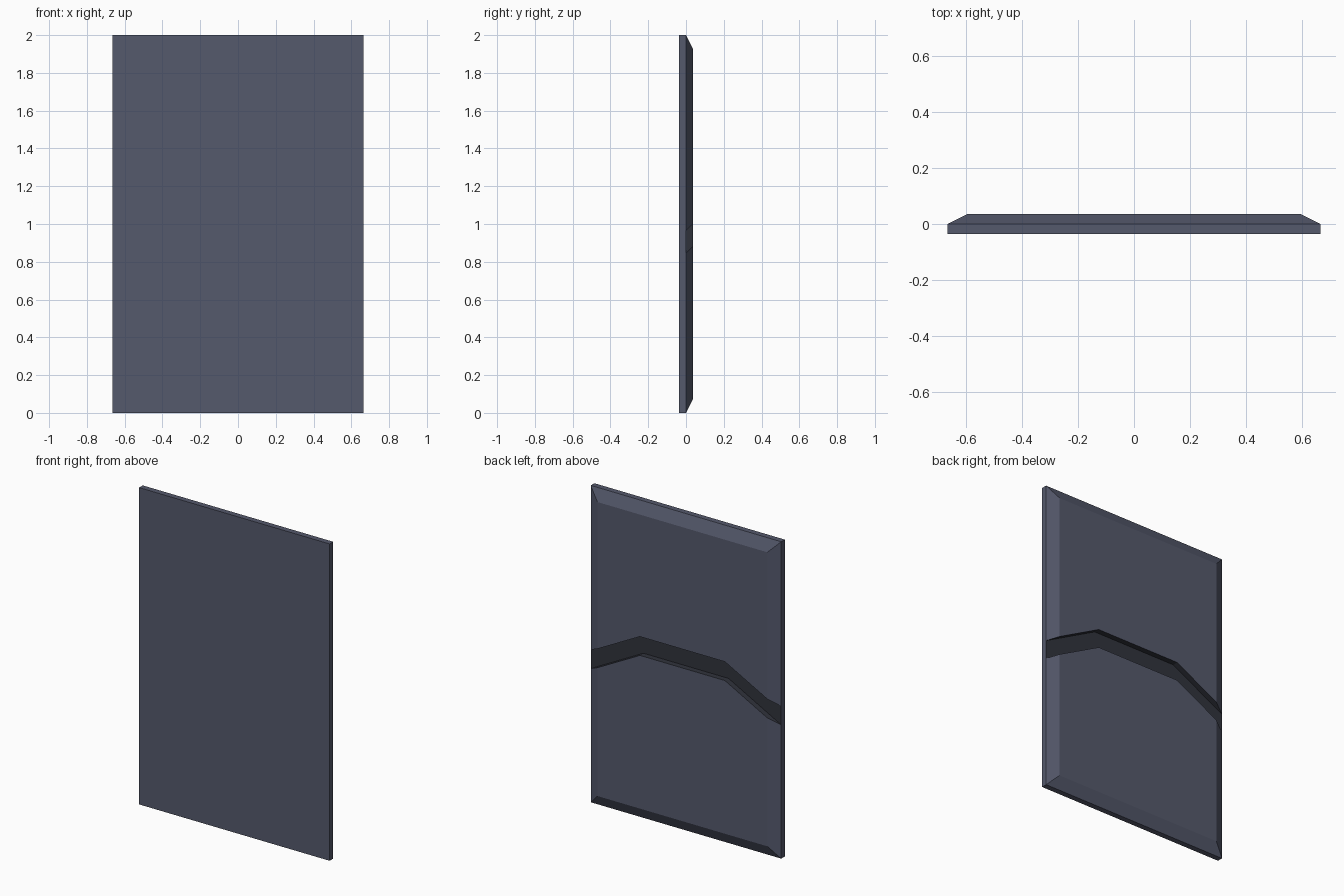
import bpy, bmesh

if "Cube" in bpy.data.objects:
    bpy.data.objects.remove(bpy.data.objects["Cube"])

W, H, D, BEV = 0.665, 2.0, 0.036, 0.072   # half width, height, half depth, bevel inset

def material(name, rgb):
    m = bpy.data.materials.new(name)
    m.diffuse_color = (*rgb, 1)
    m.use_nodes = True
    m.node_tree.nodes["Principled BSDF"].inputs["Base Color"].default_value = m.diffuse_color
    return m

body = material("slate", (0.09, 0.10, 0.15))
dark = material("dark_groove", (0.03, 0.033, 0.045))

def loft(name, outline_a, y_a, outline_b, y_b):
    """Closed solid between two matching XZ outlines at two depths."""
    bm = bmesh.new()
    a = [bm.verts.new((x, y_a, z)) for x, z in outline_a]
    b = [bm.verts.new((x, y_b, z)) for x, z in outline_b]
    bm.faces.new(a)
    bm.faces.new(b[::-1])
    n = len(a)
    for i in range(n):
        j = (i + 1) % n
        bm.faces.new((a[j], a[i], b[i], b[j]))
    bmesh.ops.recalc_face_normals(bm, faces=bm.faces)
    me = bpy.data.meshes.new(name)
    bm.to_mesh(me)
    bm.free()
    ob = bpy.data.objects.new(name, me)
    bpy.context.collection.objects.link(ob)
    me.materials.append(body)
    me.materials.append(dark)
    return ob

def rect(inset):
    w = W - inset
    return [(-w, inset), (w, inset), (w, H - inset), (-w, H - inset)]

# Front plate; its back face shows as the dark groove floor
plate = loft("front_plate", rect(0), -D, rect(0), 0)
for f in plate.data.polygons:
    if f.normal.y > 0.9:
        f.material_index = 1

# Raised back panel with bevelled border
panel = loft("bevelled_back_panel", rect(0), 0, rect(BEV), D)

# Arched band that cuts the panel into an upper and a lower half
top = [(-0.80, 0.892), (-0.297, 1.158), (0.297, 1.158), (0.80, 0.892)]
band = top + [(x, z - 0.119) for x, z in reversed(top)]
cutter = loft("groove_cutter", band, -0.1, band, 0.1)
cutter.hide_render = True
for f in cutter.data.polygons:
    f.material_index = 1

mod = panel.modifiers.new("groove", 'BOOLEAN')
mod.operation = 'DIFFERENCE'
mod.solver = 'EXACT'
mod.object = cutter
bpy.context.view_layer.objects.active = panel
bpy.ops.object.modifier_apply(modifier=mod.name)
bpy.data.objects.remove(cutter)
